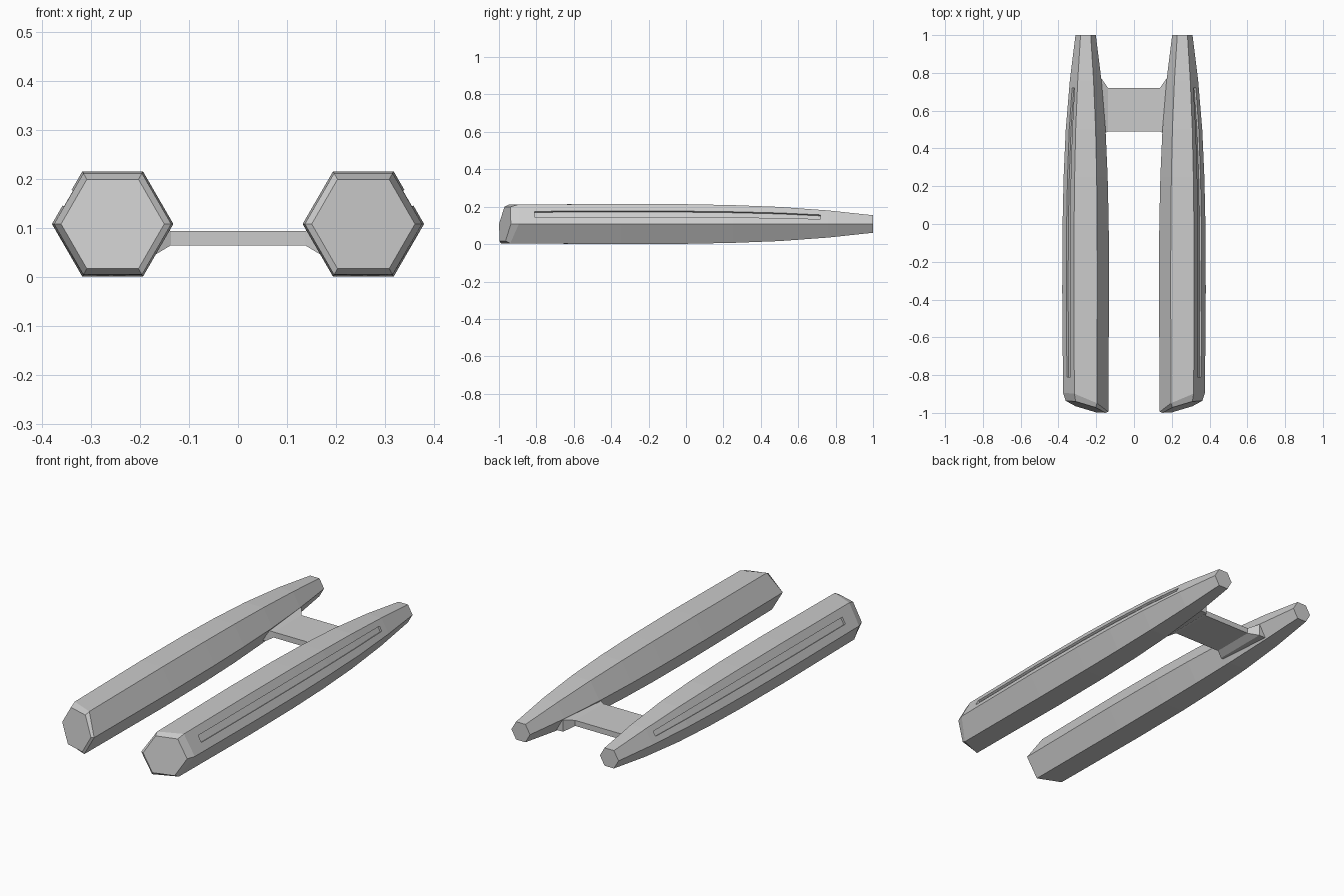
import bpy, bmesh, math

if "Cube" in bpy.data.objects:
    bpy.data.objects.remove(bpy.data.objects["Cube"])

CX, CZ, R = 0.256, 0.1075, 0.124
# hull taper: (y, scale)
TAPER = [(-0.944, 0.965), (-0.35, 1.0), (0.0, 0.985), (0.25, 0.94),
         (0.5, 0.85), (0.76, 0.675), (1.0, 0.435)]


def loft(name, rings):
    """Skin a list of equal-length rings and cap both ends."""
    bm = bmesh.new()
    vs = [[bm.verts.new(p) for p in ring] for ring in rings]
    n = len(vs[0])
    for a, b in zip(vs, vs[1:]):
        for i in range(n):
            j = (i + 1) % n
            bm.faces.new((a[i], a[j], b[j], b[i]))
    bm.faces.new(vs[0])
    bm.faces.new(vs[-1])
    bmesh.ops.recalc_face_normals(bm, faces=bm.faces[:])
    me = bpy.data.meshes.new(name)
    bm.to_mesh(me)
    bm.free()
    ob = bpy.data.objects.new(name, me)
    bpy.context.collection.objects.link(ob)
    return ob


def hexagon(y, s, slope_x=0.0, slope_z=0.0):
    """Hexagonal section, optionally lying on a tilted plane."""
    pts = []
    for k in range(6):
        dx = R * s * math.cos(k * math.pi / 3)
        dz = R * s * math.sin(k * math.pi / 3)
        pts.append((CX + dx, y + slope_x * dx + slope_z * dz, CZ + dz))
    return pts


def scale_at(y):
    for (y0, s0), (y1, s1) in zip(TAPER, TAPER[1:]):
        if y <= y1:
            return s0 + (s1 - s0) * (y - y0) / (y1 - y0)
    return TAPER[-1][1]


# hulls: tilted bevelled nose, then tapering hexagons
rings = [hexagon(-0.968, 0.85, 0.30, 0.14), hexagon(-0.944, 0.965, 0.42, 0.20)]
rings += [hexagon(y, s) for y, s in TAPER[1:]]
hull = loft("hulls", rings)


# long slot in the upper outer face of each hull
def slot_ring(y):
    s = scale_at(y)
    nx, nz = math.cos(math.pi / 6), math.sin(math.pi / 6)
    pts = []
    for t, d in ((0.35, 0.02), (0.65, 0.02), (0.65, -0.011), (0.35, -0.011)):
        x = CX + R * s * (0.5 + 0.5 * t) + nx * d
        z = CZ + R * s * math.sqrt(0.75) * (1 - t) + nz * d
        pts.append((x, y, z))
    return pts


cutter = loft("slot_cutter", [slot_ring(y) for y in (-0.81, -0.35, 0.0, 0.25, 0.5, 0.72)])
cutter.hide_render = True
cutter.display_type = 'WIRE'

cut = hull.modifiers.new("slot", 'BOOLEAN')
cut.operation = 'DIFFERENCE'
cut.object = cutter
cut.solver = 'EXACT'
hull.modifiers.new("mirror", 'MIRROR').use_mirror_merge = False


# crossbar with flared ends
def bar_ring(x, y0, y1, z0, z1):
    return [(x, y0, z0), (x, y1, z0), (x, y1, z1), (x, y0, z1)]


half = [(0.23, 0.472, 0.77, 0.043, 0.108), (0.172, 0.472, 0.77, 0.043, 0.106),
        (0.137, 0.49, 0.72, 0.064, 0.093)]
sections = [(-h[0],) + h[1:] for h in half] + half[::-1]
loft("crossbar", [bar_ring(*s) for s in sections])
